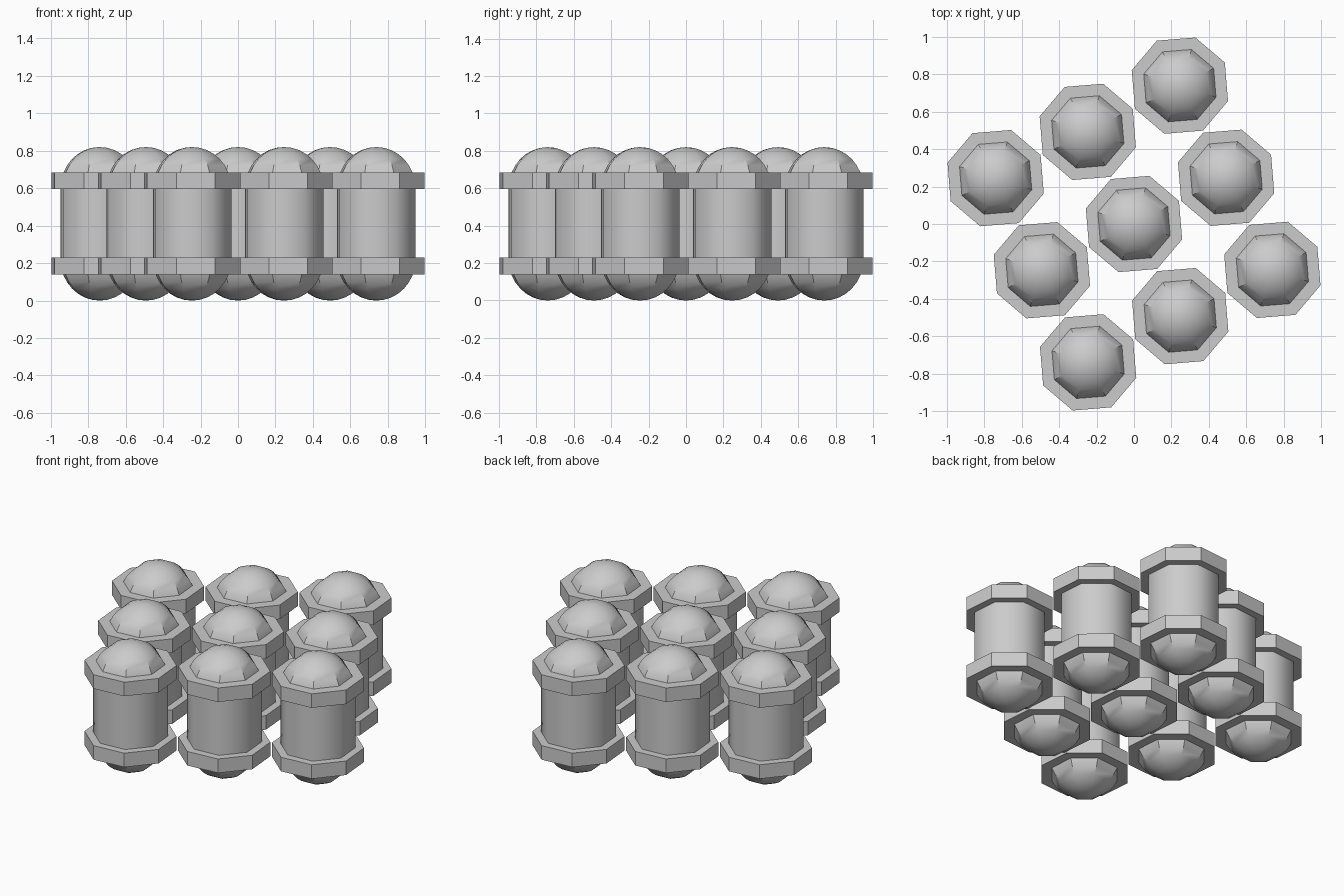
import bpy, bmesh, math

if "Cube" in bpy.data.objects:
    bpy.data.objects.remove(bpy.data.objects["Cube"], do_unlink=True)

SIDES = 8
TURN = math.radians(27.2)      # direction of the first corner
RADIUS = 0.22                  # capsule corner radius
RING_RADIUS = 0.27
HEIGHT = 0.82
STEPS = 8                      # rows per dome

grey = bpy.data.materials.new("plain grey")
grey.use_nodes = True
COLOUR = (0.6, 0.6, 0.6, 1)
grey.diffuse_color = COLOUR
grey.node_tree.nodes["Principled BSDF"].inputs["Base Color"].default_value = COLOUR


def lathe(name, profile):
    """Octagonal solid from (radius, z) pairs listed bottom to top."""
    bm = bmesh.new()
    rows = []
    for r, z in profile:
        if r < 1e-4:
            rows.append([bm.verts.new((0, 0, z))] * SIDES)
            continue
        angles = [TURN + math.tau * i / SIDES for i in range(SIDES)]
        rows.append([bm.verts.new((r * math.cos(a), r * math.sin(a), z)) for a in angles])
    for low, high in zip(rows, rows[1:]):
        for i in range(SIDES):
            j = (i + 1) % SIDES
            corners = dict.fromkeys((low[i], low[j], high[j], high[i]))
            bm.faces.new(list(corners))
    for row in (rows[0], rows[-1]):
        if len(set(row)) == SIDES:
            bm.faces.new(row)
    bmesh.ops.recalc_face_normals(bm, faces=bm.faces)
    mesh = bpy.data.meshes.new(name)
    bm.to_mesh(mesh)
    bm.free()
    mesh.materials.append(grey)
    return mesh


def smooth(mesh, limit):
    """Smooth shading with edges over the limit kept sharp."""
    mesh.shade_smooth()
    mesh.set_sharp_from_angle(angle=math.radians(limit))


# Shared meshes: round-ended dome, straight body and collar ring
quarter = [math.pi / 2 * i / STEPS for i in range(STEPS + 1)]
top_z = HEIGHT - RADIUS
top_dome = lathe("top_dome", [(RADIUS * math.cos(t), top_z + RADIUS * math.sin(t)) for t in quarter])
bottom_dome = lathe("bottom_dome", [(RADIUS * math.cos(t), RADIUS - RADIUS * math.sin(t))
                                    for t in reversed(quarter)])
body = lathe("body", [(RADIUS, RADIUS), (RADIUS, top_z)])
lower_ring = lathe("lower_ring", [(RING_RADIUS, 0.14), (RING_RADIUS, 0.23)])
upper_ring = lathe("upper_ring", [(RING_RADIUS, 0.595), (RING_RADIUS, 0.685)])
for dome in (top_dome, bottom_dome):
    smooth(dome, 30)
smooth(body, 60)

# Three by three grid of canisters, turned about the vertical axis
STEP = (0.492, 0.247)
for row in (-1, 0, 1):
    for col in (-1, 0, 1):
        x = col * STEP[0] + row * STEP[1]
        y = col * STEP[1] - row * STEP[0]
        for mesh in (body, top_dome, bottom_dome, lower_ring, upper_ring):
            part = bpy.data.objects.new(f"canister_{mesh.name}", mesh)
            part.location = (x, y, 0)
            bpy.context.collection.objects.link(part)
